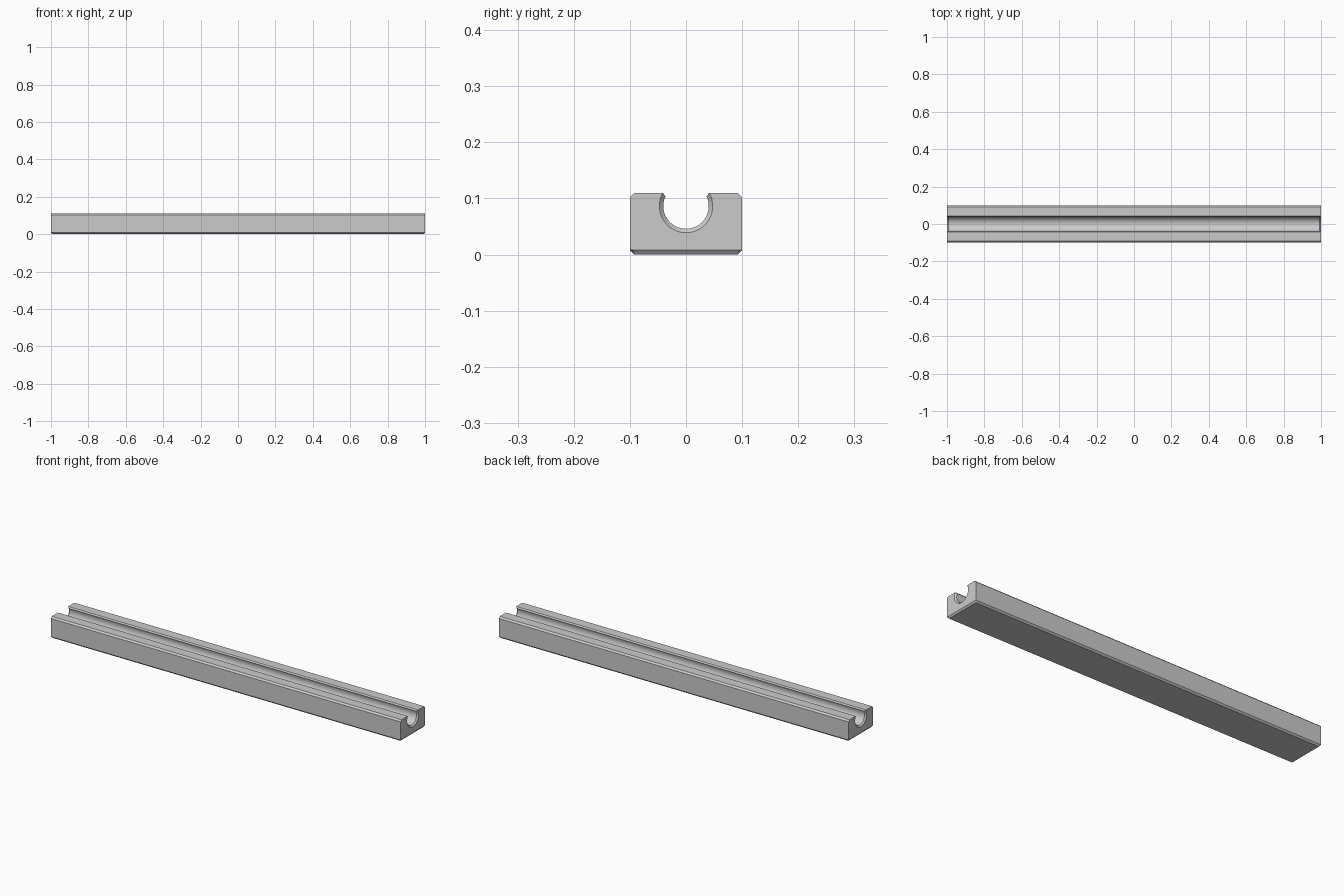
import bpy, bmesh, math

cube = bpy.data.objects.get("Cube")
if cube:
    bpy.data.objects.remove(cube, do_unlink=True)

HALF_LENGTH, HALF_WIDTH, HEIGHT = 1.0, 0.1, 0.11
BEVEL, END_FLARE = 0.008, 0.007
GROOVE_Z, GROOVE_R, ARC_STEPS = 0.0865, 0.0405, 48

# Grey material
grey = bpy.data.materials.new("plain_grey")
grey.use_nodes = True
colour = (0.6, 0.6, 0.6, 1)
grey.diffuse_color = colour
grey.node_tree.nodes["Principled BSDF"].inputs["Base Color"].default_value = colour


def section(radius, lip_angle, lip_y, base_z):
    """Cross-section of the rail as (y, z) points, open groove on top."""
    arc = []
    for i in range(ARC_STEPS + 1):
        a = lip_angle - i / ARC_STEPS * (math.pi + 2 * lip_angle)
        arc.append((radius * math.cos(a), GROOVE_Z + radius * math.sin(a)))
    # Right half of the block outline, from lip down to the base
    side = [(lip_y, HEIGHT), (HALF_WIDTH - BEVEL, HEIGHT),
            (HALF_WIDTH, HEIGHT - BEVEL), (HALF_WIDTH, BEVEL),
            (HALF_WIDTH - BEVEL, base_z)]
    return arc + [(-y, z) for y, z in side] + side[::-1]


# The groove flares and the base is bevelled at both ends
flared_r = GROOVE_R + END_FLARE
end = section(flared_r, math.asin((HEIGHT - GROOVE_Z) / flared_r), 0.0418, BEVEL)
middle = section(GROOVE_R, math.radians(25), 0.0416, 0.0)
stations = [(-HALF_LENGTH, end), (END_FLARE - HALF_LENGTH, middle),
            (HALF_LENGTH - END_FLARE, middle), (HALF_LENGTH, end)]

# Loft the rail through its cross-sections
bm = bmesh.new()
rings = [[bm.verts.new((x, y, z)) for y, z in pts] for x, pts in stations]
for a, b in zip(rings, rings[1:]):
    for i in range(len(a)):
        j = (i + 1) % len(a)
        bm.faces.new((a[i], a[j], b[j], b[i]))
caps = [bm.faces.new(rings[0][::-1]), bm.faces.new(rings[-1])]
bmesh.ops.recalc_face_normals(bm, faces=bm.faces)
bmesh.ops.triangulate(bm, faces=caps)

mesh = bpy.data.meshes.new("grooved_rail")
bm.to_mesh(mesh)
bm.free()
mesh.materials.append(grey)
rail = bpy.data.objects.new("grooved_rail", mesh)
bpy.context.collection.objects.link(rail)

# Smooth groove, crisp bevels
bpy.ops.object.select_all(action="DESELECT")
rail.select_set(True)
bpy.context.view_layer.objects.active = rail
bpy.ops.object.shade_smooth_by_angle(angle=math.radians(25))
